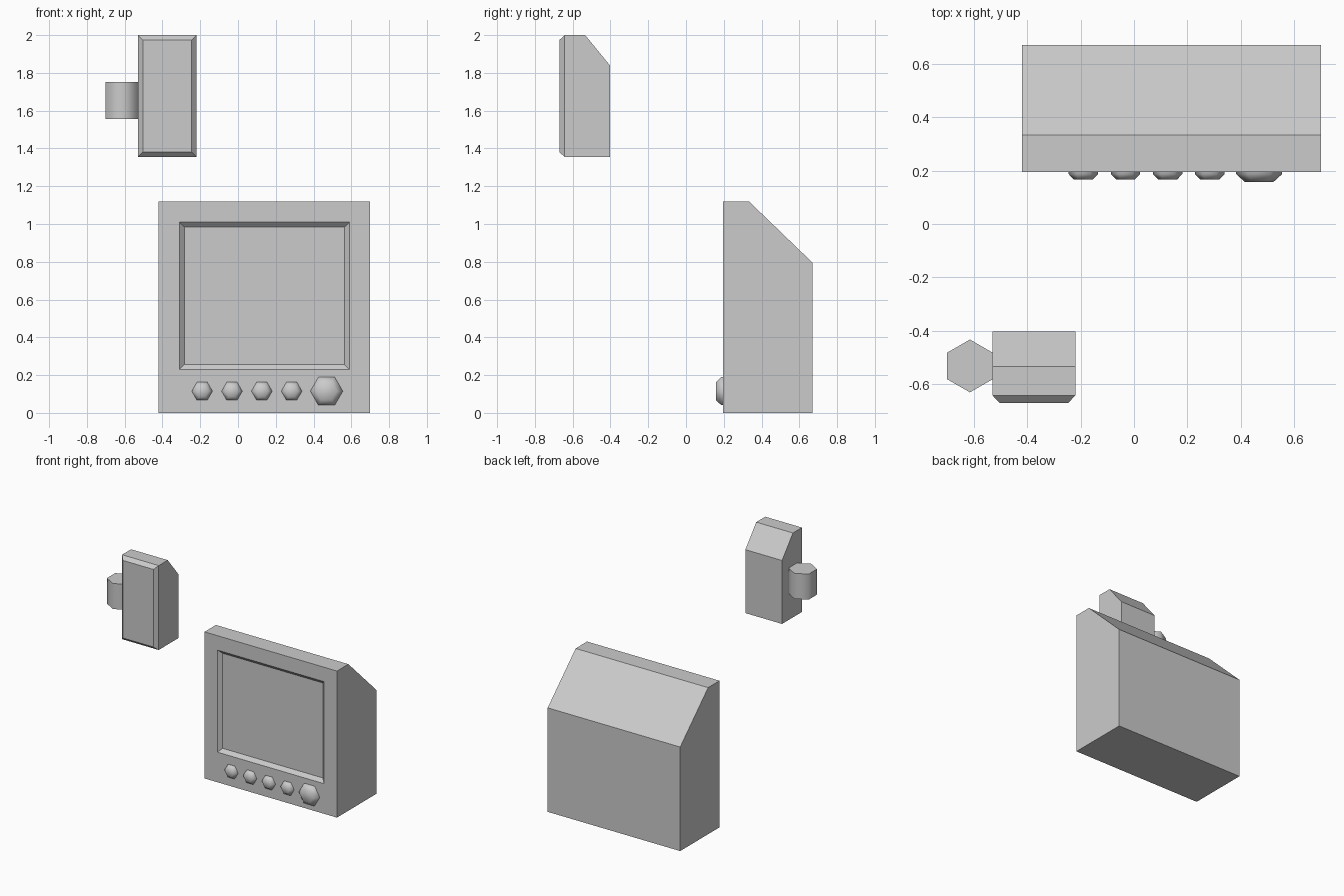
import bpy, bmesh, math

if "Cube" in bpy.data.objects:
    bpy.data.objects.remove(bpy.data.objects["Cube"])


def finish(name, bm, smooth_angle=None):
    bmesh.ops.recalc_face_normals(bm, faces=bm.faces[:])
    mesh = bpy.data.meshes.new(name)
    bm.to_mesh(mesh)
    bm.free()
    obj = bpy.data.objects.new(name, mesh)
    bpy.context.collection.objects.link(obj)
    if smooth_angle:
        bpy.ops.object.select_all(action='DESELECT')
        bpy.context.view_layer.objects.active = obj
        obj.select_set(True)
        bpy.ops.object.shade_smooth_by_angle(angle=math.radians(smooth_angle))
    return obj


def prism(x0, x1, profile):
    """Side profile (y, z) extruded along x; first and last points span the front face."""
    bm = bmesh.new()
    a, b = [[bm.verts.new((x, y, z)) for y, z in profile] for x in (x0, x1)]
    bm.faces.new(a)
    bm.faces.new(b[::-1])
    n = len(profile)
    sides = [bm.faces.new((a[i], b[i], b[(i + 1) % n], a[(i + 1) % n])) for i in range(n)]
    bmesh.ops.recalc_face_normals(bm, faces=bm.faces[:])
    return bm, sides[-1]


def inset(bm, face, thickness, dy=0.0):
    bmesh.ops.inset_region(bm, faces=[face], thickness=thickness, use_even_offset=True)
    for v in face.verts:
        v.co.y += dy


# Large monitor housing with a recessed screen
bm, front = prism(-0.42, 0.70, [(0.195, 0), (0.67, 0), (0.67, 0.795), (0.333, 1.12), (0.195, 1.12)])
inset(bm, front, 0.1)
for v in front.verts:
    v.co.x = -0.31 if v.co.x < 0.14 else 0.59
    v.co.z = 0.23 if v.co.z < 0.56 else 1.01
inset(bm, front, 0.027, 0.025)
finish("monitor_housing", bm)

# Small upper unit with a chamfered front
bm, front = prism(-0.53, -0.22, [(-0.643, 1.355), (-0.403, 1.355), (-0.403, 1.84),
                                 (-0.534, 2.0), (-0.643, 2.0)])
inset(bm, front, 0.026, -0.027)
finish("upper_unit", bm)

# Six-sided post on the side of the upper unit
bm = bmesh.new()
ring = [(-0.615 + 0.099 * math.sin(i * math.pi / 3), -0.532 + 0.099 * math.cos(i * math.pi / 3))
        for i in range(6)]
low, high = [[bm.verts.new((x, y, z)) for x, y in ring] for z in (1.557, 1.752)]
bm.faces.new(low)
bm.faces.new(high)
for i in range(6):
    j = (i + 1) % 6
    bm.faces.new((low[i], low[j], high[j], high[i]))
finish("side_post", bm, 65)


# Six-sided rounded control knobs
def knob(name, x, radius, tip):
    bm = bmesh.new()
    rings = [[bm.verts.new((x + r * math.cos(i * math.pi / 3), y, 0.115 + r * math.sin(i * math.pi / 3)))
              for i in range(6)]
             for r, y in ((radius, 0.215), (radius, 0.187), (radius * 0.63, tip))]
    for a, b in zip(rings, rings[1:]):
        for i in range(6):
            j = (i + 1) % 6
            bm.faces.new((a[i], a[j], b[j], b[i]))
    bm.faces.new(rings[0])
    bm.faces.new(rings[-1])
    finish(name, bm, 70)


for k in range(4):
    knob(f"knob_{k + 1}", -0.19 + 0.158 * k, 0.055, 0.166)
knob("large_knob", 0.469, 0.086, 0.158)
